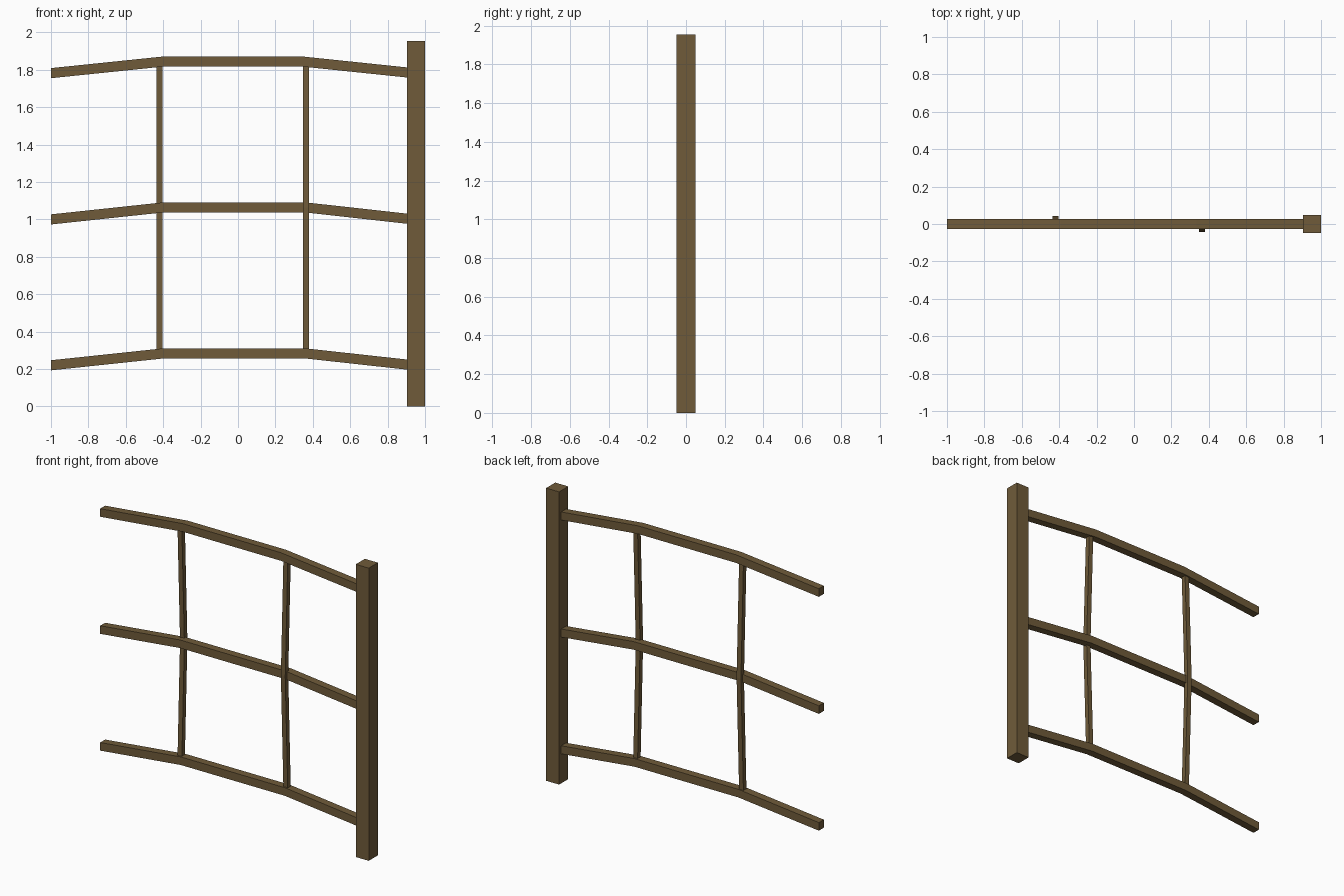
import bpy

if "Cube" in bpy.data.objects:
    bpy.data.objects.remove(bpy.data.objects["Cube"])

wood = bpy.data.materials.new("brown wood")
wood.diffuse_color = (0.16, 0.105, 0.042, 1)
wood.use_nodes = True
wood.node_tree.nodes["Principled BSDF"].inputs["Base Color"].default_value = wood.diffuse_color


def mesh_object(name, verts, faces):
    mesh = bpy.data.meshes.new(name)
    mesh.from_pydata(verts, [], faces)
    mesh.materials.append(wood)
    obj = bpy.data.objects.new(name, mesh)
    bpy.context.collection.objects.link(obj)
    return obj


def bent_beam(name, rings):
    """Square beam through a list of four-corner rings."""
    verts = [v for ring in rings for v in ring]
    n = len(rings)
    faces = [(0, 1, 2, 3), tuple(4 * n - 4 + k for k in (3, 2, 1, 0))]
    for i in range(n - 1):
        a, b = 4 * i, 4 * i + 4
        for k in range(4):
            m = (k + 1) % 4
            faces.append((a + m, a + k, b + k, b + m))
    return mesh_object(name, verts, faces)


# Rails: flat in the middle, drooping at both ends
def rail(name, z, left, right):
    h, d = 0.027, 0.026
    path = [(-1.0, z - 0.063), (left, z), (right, z), (0.93, z - 0.062)]
    bent_beam(name, [[(x, -d, c - h), (x, d, c - h), (x, d, c + h), (x, -d, c + h)]
                     for x, c in path])


rail("bottom_rail", 0.283, -0.405, 0.365)
rail("middle_rail", 1.063, -0.41, 0.37)
rail("top_rail", 1.845, -0.39, 0.335)


# Woven uprights: bowed behind or in front of the middle rail
def upright(name, x, bow):
    r = 0.016
    path = [(0.0, 0.283), (bow, 1.063), (0.0, 1.843)]
    bent_beam(name, [[(x - r, y - r, z), (x - r, y + r, z), (x + r, y + r, z), (x + r, y - r, z)]
                     for y, z in path])


upright("left_upright", -0.42, 0.027)
upright("right_upright", 0.363, -0.027)

# Square end post
p0, p1, d = 0.904, 1.0, 0.048
bent_beam("end_post", [[(p0, -d, z), (p0, d, z), (p1, d, z), (p1, -d, z)] for z in (0, 1.955)])

# Consistent outward normals
import bmesh
for obj in bpy.context.collection.objects:
    bm = bmesh.new()
    bm.from_mesh(obj.data)
    bmesh.ops.recalc_face_normals(bm, faces=bm.faces)
    bm.to_mesh(obj.data)
    bm.free()
